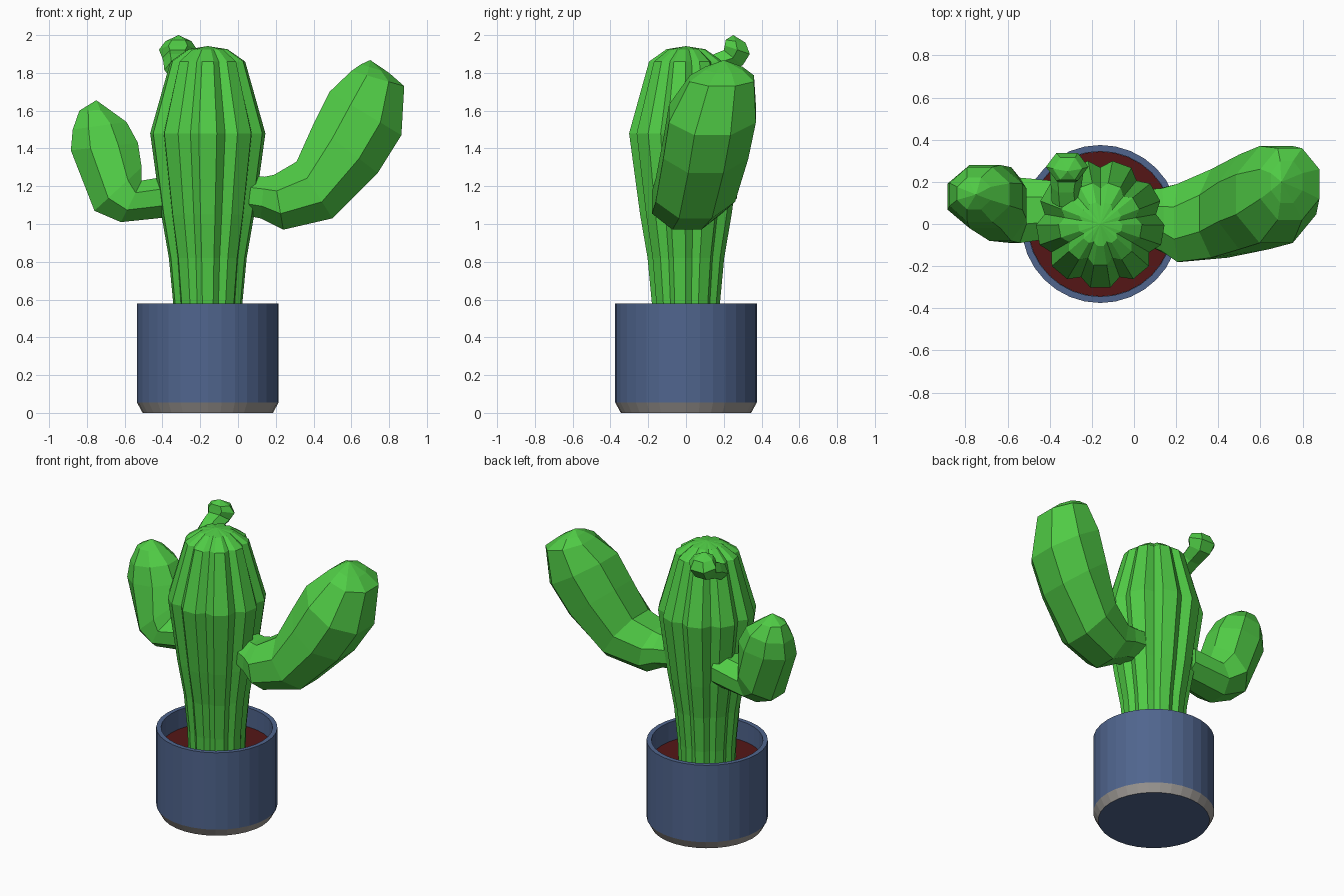
import bpy
from math import sin, cos, pi, radians

if "Cube" in bpy.data.objects:
    bpy.data.objects.remove(bpy.data.objects["Cube"])

CX = -0.16  # axis of pot and trunk


def material(name, rgb):
    m = bpy.data.materials.new(name)
    m.diffuse_color = (*rgb, 1)
    m.use_nodes = True
    m.node_tree.nodes["Principled BSDF"].inputs["Base Color"].default_value = m.diffuse_color
    return m


GREEN = material("green", (0.08, 0.60, 0.06))
BLUE = material("blue", (0.08, 0.13, 0.27))
SOIL = material("soil", (0.09, 0.008, 0.008))


def loft(name, rings, mat, start=None, end=None):
    """Skin equal-length rings; each end is an n-gon or a fan to a point."""
    n = len(rings[0])
    verts = [p for r in rings for p in r]
    faces = [(i * n + j, i * n + (j + 1) % n, (i + 1) * n + (j + 1) % n, (i + 1) * n + j)
             for i in range(len(rings) - 1) for j in range(n)]
    last = (len(rings) - 1) * n
    if start is None:
        faces.append(tuple(range(n - 1, -1, -1)))
    if end is None:
        faces.append(tuple(range(last, last + n)))
    else:
        verts.append(end)
        faces += [(last + j, last + (j + 1) % n, len(verts) - 1) for j in range(n)]
    me = bpy.data.meshes.new(name)
    me.from_pydata(verts, [], faces)
    if mat:
        me.materials.append(mat)
    ob = bpy.data.objects.new(name, me)
    bpy.context.collection.objects.link(ob)
    # consistent outward normals
    import bmesh
    bm = bmesh.new()
    bm.from_mesh(me)
    bmesh.ops.recalc_face_normals(bm, faces=bm.faces)
    bm.to_mesh(me)
    bm.free()
    return ob


def circle(r, z, n=32):
    return [(CX + r * cos(2 * pi * k / n), r * sin(2 * pi * k / n), z) for k in range(n)]


# pot: outer wall, rim and inner wall, with a grey chamfered foot
pot = loft("pot", [circle(0.345, 0), circle(0.375, 0.055), circle(0.375, 0.58),
                   circle(0.345, 0.58), circle(0.345, 0.44)], BLUE)
pot.data.materials.append(material("grey", (0.35, 0.33, 0.31)))
for f in pot.data.polygons:
    if len(f.vertices) == 4 and f.center.z < 0.05:
        f.material_index = 1

# soil disc
loft("soil", [circle(0.344, 0.42), circle(0.344, 0.45)], SOIL)

# ribbed trunk: nine ribs, each a flat crest between valleys
RIBS = 9


def trunk_ring(r, z, depth):
    pts = []
    for k in range(RIBS):
        a = -90 + k * 360 / RIBS
        for off, rr in ((-9, r), (9, r), (20, r * depth)):
            t = radians(a + off)
            pts.append((CX + rr * cos(t), rr * sin(t), z))
    return pts


profile = [(0.178, 0.43, 0.90), (0.183, 0.58, 0.90), (0.206, 0.82, 0.89),
           (0.246, 1.05, 0.88), (0.305, 1.48, 0.88), (0.198, 1.86, 0.86),
           (0.105, 1.925, 0.84)]
loft("trunk", [trunk_ring(*p) for p in profile], GREEN, end=(CX, 0, 1.942))


def branch(name, sections, tip, sides=8, along_y=False):
    """Sections: low (h, z), high (h, z), then side range; h is x, or y if along_y."""
    def place(h, s, z):
        return (s, h, z) if along_y else (h, s, z)
    k = 1 / cos(pi / sides)
    rings = []
    for (h0, z0), (h1, z1), (s0, s1) in sections:
        ring = []
        for j in range(sides):
            t = 2 * pi * (j + 0.5) / sides
            c, s = cos(t) * k / 2, sin(t) * k / 2
            ring.append(place((h0 + h1) / 2 + c * (h0 - h1), (s0 + s1) / 2 + s * (s1 - s0),
                              (z0 + z1) / 2 + c * (z0 - z1)))
        rings.append(ring)
    return loft(name, rings, GREEN, end=place(*tip))


# large right arm
branch("right_arm", [
    ((0.02, 1.05), (0.02, 1.26), (-0.08, 0.16)),
    ((0.12, 1.03), (0.14, 1.25), (-0.13, 0.17)),
    ((0.24, 0.97), (0.19, 1.26), (-0.18, 0.19)),
    ((0.50, 1.03), (0.31, 1.33), (-0.16, 0.26)),
    ((0.74, 1.27), (0.40, 1.53), (-0.12, 0.33)),
    ((0.865, 1.47), (0.485, 1.70), (-0.09, 0.37)),
    ((0.88, 1.73), (0.60, 1.81), (0.02, 0.36)),
    ((0.80, 1.80), (0.65, 1.845), (0.10, 0.30))], (0.70, 0.20, 1.868))

# short left arm
branch("left_arm", [
    ((-0.33, 1.04), (-0.33, 1.26), (-0.06, 0.20)),
    ((-0.62, 1.01), (-0.51, 1.23), (-0.09, 0.22)),
    ((-0.76, 1.07), (-0.51, 1.30), (-0.08, 0.27)),
    ((-0.885, 1.39), (-0.53, 1.43), (-0.02, 0.28)),
    ((-0.875, 1.50), (-0.59, 1.54), (0.01, 0.27)),
    ((-0.84, 1.60), (-0.68, 1.605), (0.07, 0.22))], (-0.75, 0.14, 1.655))

# small bud behind the crown
branch("bud", [
    ((0.12, 1.77), (0.08, 1.86), (-0.38, -0.25)),
    ((0.20, 1.81), (0.15, 1.90), (-0.385, -0.26)),
    ((0.30, 1.84), (0.20, 1.92), (-0.39, -0.25)),
    ((0.338, 1.90), (0.205, 1.945), (-0.405, -0.23)),
    ((0.315, 1.96), (0.21, 1.975), (-0.375, -0.255))],
    (0.25, -0.315, 2.0), sides=6, along_y=True)
